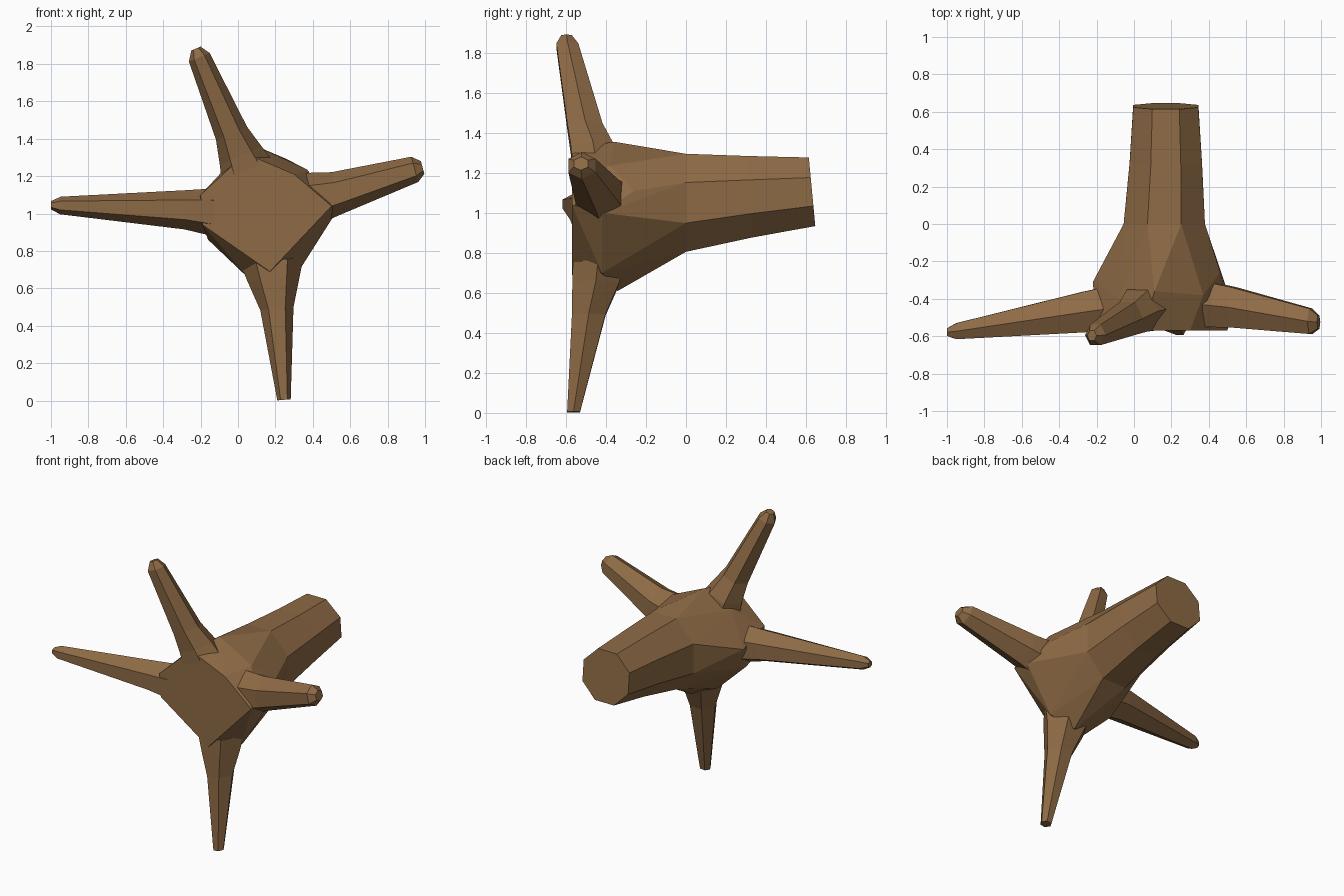
import bpy, bmesh, math
from mathutils import Vector

if "Cube" in bpy.data.objects:
    bpy.data.objects.remove(bpy.data.objects["Cube"])

bark = bpy.data.materials.new("bark_brown")
bark.diffuse_color = (0.27, 0.145, 0.06, 1)
bark.use_nodes = True
bark.node_tree.nodes["Principled BSDF"].inputs["Base Color"].default_value = bark.diffuse_color


def make_object(name, bm):
    bmesh.ops.recalc_face_normals(bm, faces=bm.faces[:])
    mesh = bpy.data.meshes.new(name)
    bm.to_mesh(mesh)
    bm.free()
    mesh.materials.append(bark)
    obj = bpy.data.objects.new(name, mesh)
    bpy.context.collection.objects.link(obj)
    return obj


def ring_points(center, u, v, sides, start=0.0):
    pts = []
    for i in range(sides):
        a = start + 2 * math.pi * i / sides
        pts.append(Vector(center) + u * math.cos(a) + v * math.sin(a))
    return pts


def loft(name, rings):
    bm = bmesh.new()
    loops = [[bm.verts.new(p) for p in ring] for ring in rings]
    n = len(loops[0])
    for a, b in zip(loops, loops[1:]):
        for i in range(n):
            j = (i + 1) % n
            bm.faces.new((a[i], a[j], b[j], b[i]))
    bm.faces.new(loops[0])
    bm.faces.new(loops[-1])
    return make_object(name, bm)


def root(name, stations):
    # stations: (centre, half width across the root, half depth along y)
    d = Vector(stations[-1][0]) - Vector(stations[0][0])
    side = Vector((d.z, 0, -d.x)).normalized()
    depth = Vector((0, 1 / 0.866, 0))
    return loft(name, [ring_points(c, side * w, depth * h, 6) for c, w, h in stations])


def trunk_ring(x, y, z, rx, rz, lean):
    return ring_points((x, y, z), Vector((rx * 1.06, 0, 0)),
                       Vector((0, -lean * rz, rz * 1.06)), 8, math.pi / 8)


# Trunk
neck = trunk_ring(0.162, 0.0, 1.05, 0.222, 0.25, 0.0)
trunk = loft("trunk", [
    trunk_ring(0.162, -0.12, 1.05, 0.222, 0.24, 0.0), neck,
    trunk_ring(0.17, 0.32, 1.08, 0.198, 0.208, 0.05),
    trunk_ring(0.17, 0.63, 1.105, 0.178, 0.175, 0.1)])

# Flared core joining trunk and roots: flat front, ridge points, trunk neck
front = [(-0.2, 1.1), (-0.19, 0.94), (0.17, 0.69), (0.5, 1.04),
         (0.3, 1.21), (0.04, 1.32), (-0.08, 1.21)]
ridge = [(-0.22, -0.31, 1.04), (-0.16, -0.42, 0.86), (0.05, -0.42, 0.66),
         (0.2, -0.34, 0.61), (0.33, -0.42, 0.7), (0.52, -0.42, 1.0),
         (0.46, -0.26, 1.11), (0.37, -0.38, 1.235), (0.11, -0.36, 1.355),
         (-0.07, -0.4, 1.24)]
bm = bmesh.new()
for p in [(x, -0.57, z) for x, z in front] + ridge + neck:
    bm.verts.new(p)
hull = bmesh.ops.convex_hull(bm, input=bm.verts[:])
bmesh.ops.delete(bm, geom=[v for v in bm.verts if not v.link_faces], context='VERTS')
core = make_object("root_flare", bm)

# Four tapering roots, from inside the core out to the tip
parts = [
    trunk, core,
    root("left_root", [
        ((-0.05, -0.44, 1.0), 0.14, 0.125), ((-0.28, -0.472, 1.02), 0.105, 0.108),
        ((-0.95, -0.573, 1.043), 0.047, 0.043), ((-1.0, -0.578, 1.045), 0.022, 0.02)]),
    root("right_root", [
        ((0.3, -0.42, 1.06), 0.16, 0.13), ((0.53, -0.445, 1.11), 0.115, 0.108),
        ((0.945, -0.52, 1.236), 0.07, 0.068), ((0.987, -0.525, 1.246), 0.035, 0.035)]),
    root("upper_root", [
        ((0.06, -0.45, 1.2), 0.155, 0.118), ((0.015, -0.465, 1.31), 0.122, 0.11),
        ((-0.035, -0.505, 1.43), 0.09, 0.088),
        ((-0.207, -0.593, 1.835), 0.06, 0.055), ((-0.225, -0.597, 1.882), 0.027, 0.027)]),
    root("lower_root", [
        ((0.18, -0.44, 0.75), 0.17, 0.125), ((0.19, -0.45, 0.65), 0.14, 0.118),
        ((0.208, -0.486, 0.49), 0.089, 0.084), ((0.246, -0.562, 0.004), 0.036, 0.032)]),
]

# Fuse everything into one stump skin
stump = parts[0]
stump.name = "tree_stump_with_roots"
bpy.context.view_layer.objects.active = stump
for part in parts[1:]:
    mod = stump.modifiers.new("fuse", 'BOOLEAN')
    mod.operation = 'UNION'
    mod.solver = 'EXACT'
    mod.object = part
    bpy.ops.object.modifier_apply(modifier=mod.name)
    bpy.data.objects.remove(part, do_unlink=True)
